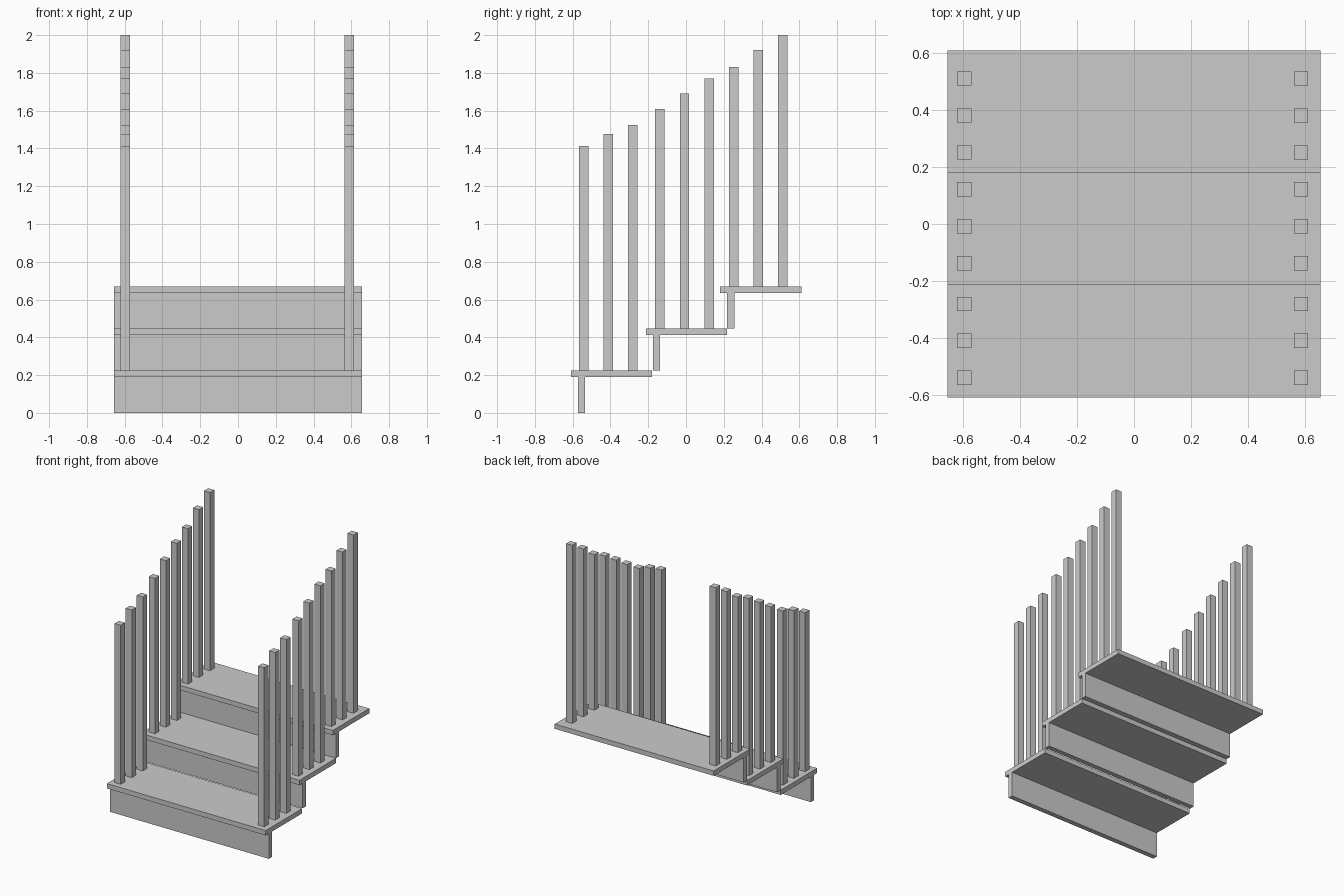
import bpy

if "Cube" in bpy.data.objects:
    bpy.data.objects.remove(bpy.data.objects["Cube"])


def box(name, x0, x1, y0, y1, z0, z1):
    bpy.ops.mesh.primitive_cube_add(
        size=1, location=((x0 + x1) / 2, (y0 + y1) / 2, (z0 + z1) / 2))
    ob = bpy.context.object
    ob.name = name
    ob.scale = (x1 - x0, y1 - y0, z1 - z0)
    bpy.ops.object.transform_apply(location=False, rotation=False, scale=True)
    return ob


HALF_W = 0.656
TREAD_DEPTH, TREAD_T, RISER_T = 0.43, 0.036, 0.038
tread_front = [-0.61, -0.212, 0.181]
tread_top = [0.225, 0.448, 0.67]

# Steps: a riser below each overhanging tread
floor = 0.0
for i, (y, z) in enumerate(zip(tread_front, tread_top), 1):
    box(f"tread_{i}", -HALF_W, HALF_W, y, y + TREAD_DEPTH, z - TREAD_T, z)
    ry = y + 0.037
    box(f"riser_{i}", -HALF_W, HALF_W, ry, ry + RISER_T, floor, z - TREAD_T)
    floor = z

# Balusters: three per tread on each side, rising toward the back
bal_y = [-0.541, -0.411, -0.281, -0.138, -0.008, 0.122, 0.252, 0.382, 0.512]
bal_top = [1.412, 1.476, 1.523, 1.608, 1.69, 1.77, 1.83, 1.922, 2.0]
R = 0.025
for side, x in (("left", -0.597), ("right", 0.588)):
    for i, (y, top) in enumerate(zip(bal_y, bal_top)):
        box(f"baluster_{side}_{i + 1}", x - R, x + R, y - R, y + R,
            tread_top[i // 3], top)
